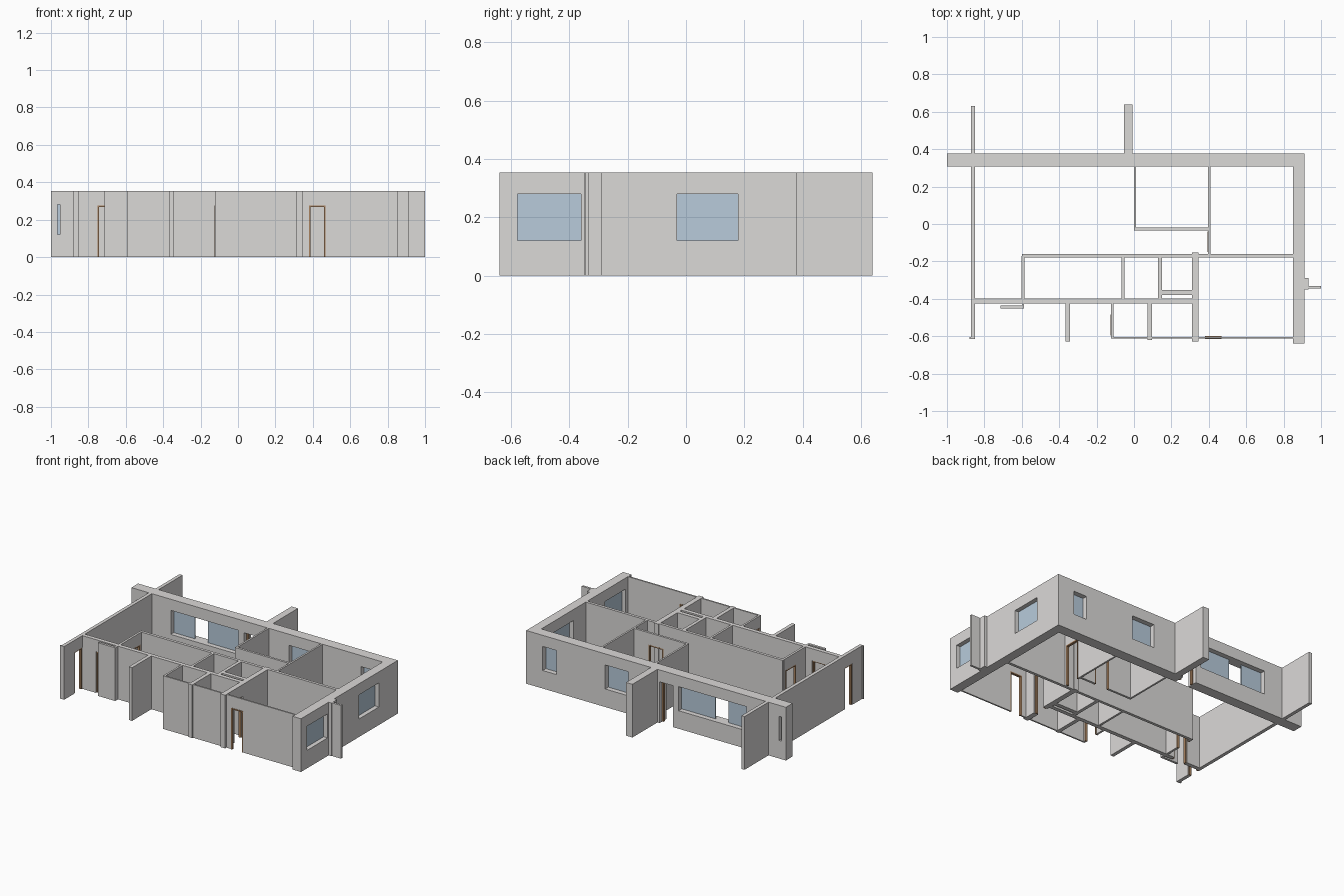
import bpy
import bmesh
from mathutils import Matrix, Vector

HEIGHT = 0.354       # wall height
DOOR_TOP = 0.275     # top of door openings
SILL, HEAD = 0.12, 0.28
JAMB = 0.008         # width of a door frame member
FRAME_HALF = 0.008   # half the depth of a door frame
PANE_HALF = 0.003    # half the thickness of a window pane

cube = bpy.data.objects.get("Cube")
if cube:
    bpy.data.objects.remove(cube, do_unlink=True)


def make_material(name, colour):
    material = bpy.data.materials.new(name)
    material.use_nodes = True
    rgba = (*colour, 1)
    material.diffuse_color = rgba
    for node in material.node_tree.nodes:
        if node.type == "BSDF_PRINCIPLED":
            node.inputs["Base Color"].default_value = rgba
            node.inputs["Roughness"].default_value = 0.8
    return material


PLASTER = make_material("light grey plaster", (0.71, 0.695, 0.685))
GLASS = make_material("pale blue glass", (0.48, 0.60, 0.71))
WOOD = make_material("brown wood", (0.40, 0.23, 0.12))


def add_boxes(name, boxes, material):
    """One object from a list of (low corner, high corner) boxes."""
    bm = bmesh.new()
    for low, high in boxes:
        low, high = Vector(low), Vector(high)
        place = Matrix.Translation((low + high) / 2) @ Matrix.Diagonal((*(high - low), 1))
        bmesh.ops.create_cube(bm, size=1, matrix=place)
    mesh = bpy.data.meshes.new(name)
    bm.to_mesh(mesh)
    bm.free()
    mesh.materials.append(material)
    obj = bpy.data.objects.new(name, mesh)
    bpy.context.collection.objects.link(obj)


def wall(name, axis, start, end, near, far, doors=(), windows=()):
    """A straight wall along x or y, with framed doors and window openings."""
    def box(a, b, bottom, top, side_a=near, side_b=far):
        if axis == "x":
            return (a, side_a, bottom), (b, side_b, top)
        return (side_a, a, bottom), (side_b, b, top)

    openings = [(a, b, 0, DOOR_TOP) for a, b in doors]
    openings += [(a, b, SILL, HEAD) for a, b in windows]
    solid, cursor = [], start
    for a, b, bottom, top in sorted(openings):
        solid.append(box(cursor, a, 0, HEIGHT))
        solid.append(box(a, b, top, HEIGHT))
        if bottom:
            solid.append(box(a, b, 0, bottom))
        cursor = b
    solid.append(box(cursor, end, 0, HEIGHT))
    add_boxes(name, solid, PLASTER)

    # Slim door frames in the middle of the wall: two jambs and a head
    middle = (near + far) / 2
    sides = middle - FRAME_HALF, middle + FRAME_HALF
    for a, b in doors:
        frame = [box(a, a + JAMB, 0, DOOR_TOP, *sides),
                 box(b - JAMB, b, 0, DOOR_TOP, *sides),
                 box(a + JAMB, b - JAMB, DOOR_TOP - JAMB, DOOR_TOP, *sides)]
        add_boxes(name + "_door_frame", frame, WOOD)
    return box


def glaze(name, box, panes, middle):
    """Thin panes set in the depth of a wall."""
    for a, b in panes:
        pane = box(a, b, SILL, HEAD, middle - PANE_HALF, middle + PANE_HALF)
        add_boxes(name, [pane], GLASS)


# Outer walls
small_panes = [(-0.966, -0.951), (0.16, 0.33), (0.69, 0.79)]
wide_opening = (-0.71, -0.21)
back = wall("back_wall", "x", -1, 0.912, 0.307, 0.378,
            doors=[(-0.17, -0.07)], windows=small_panes + [wide_opening])
glaze("back_window", back, small_panes, 0.342)
glaze("sliding_window", back, [(-0.71, -0.555), (-0.46, -0.21)], 0.342)

right_panes = [(-0.578, -0.36), (-0.03, 0.178)]
right = wall("right_wall", "y", -0.64, 0.307, 0.85, 0.912, windows=right_panes)
glaze("right_window", right, right_panes, 0.88)

wall("left_wall", "y", -0.615, 0.63, -0.872, -0.849, doors=[(-0.505, -0.425)])
wall("left_wall_lip", "x", -0.88, -0.849, -0.615, -0.605)
wall("front_wall", "x", -0.12, 0.85, -0.613, -0.603, doors=[(0.38, 0.467)])

# Free-standing fins outside the shell
wall("back_fin", "y", 0.378, 0.64, -0.054, -0.007)
wall("right_pier", "y", -0.35, -0.29, 0.912, 0.933)
wall("right_fin", "x", 0.933, 1, -0.346, -0.332)
wall("front_fin", "y", -0.627, -0.41, -0.365, -0.341)

# Back room
wall("back_room_left_wall", "y", -0.03, 0.307, 0, 0.012)
wall("back_room_front_wall", "x", 0, 0.408, -0.034, -0.019, doors=[(0.18, 0.29)])
wall("back_room_right_wall", "y", -0.16, 0.307, 0.396, 0.408, doors=[(-0.15, -0.04)])

# Corridor walls
wall("corridor_back_wall", "x", -0.6, 0.85, -0.179, -0.16)
wall("corridor_front_wall", "x", -0.85, 0.32, -0.424, -0.397, doors=[(-0.75, -0.65)])
wall("porch_wall", "x", -0.715, -0.587, -0.453, -0.437)
wall("porch_return", "y", -0.44, -0.41, -0.6, -0.587)

# Partitions
wall("bedroom_partition", "y", -0.4, -0.17, -0.601, -0.586, doors=[(-0.3, -0.19)])
wall("middle_partition", "y", -0.4, -0.17, -0.066, -0.052)
wall("closet_partition", "y", -0.4, -0.17, 0.129, 0.151)
wall("closet_front_wall", "x", 0.13, 0.32, -0.38, -0.353)
wall("thick_partition", "y", -0.627, -0.153, 0.31, 0.344, doors=[(-0.53, -0.44)])
wall("front_room_side", "y", -0.613, -0.41, -0.123, -0.11, doors=[(-0.595, -0.485)])
wall("front_room_partition", "y", -0.62, -0.41, 0.071, 0.097)
